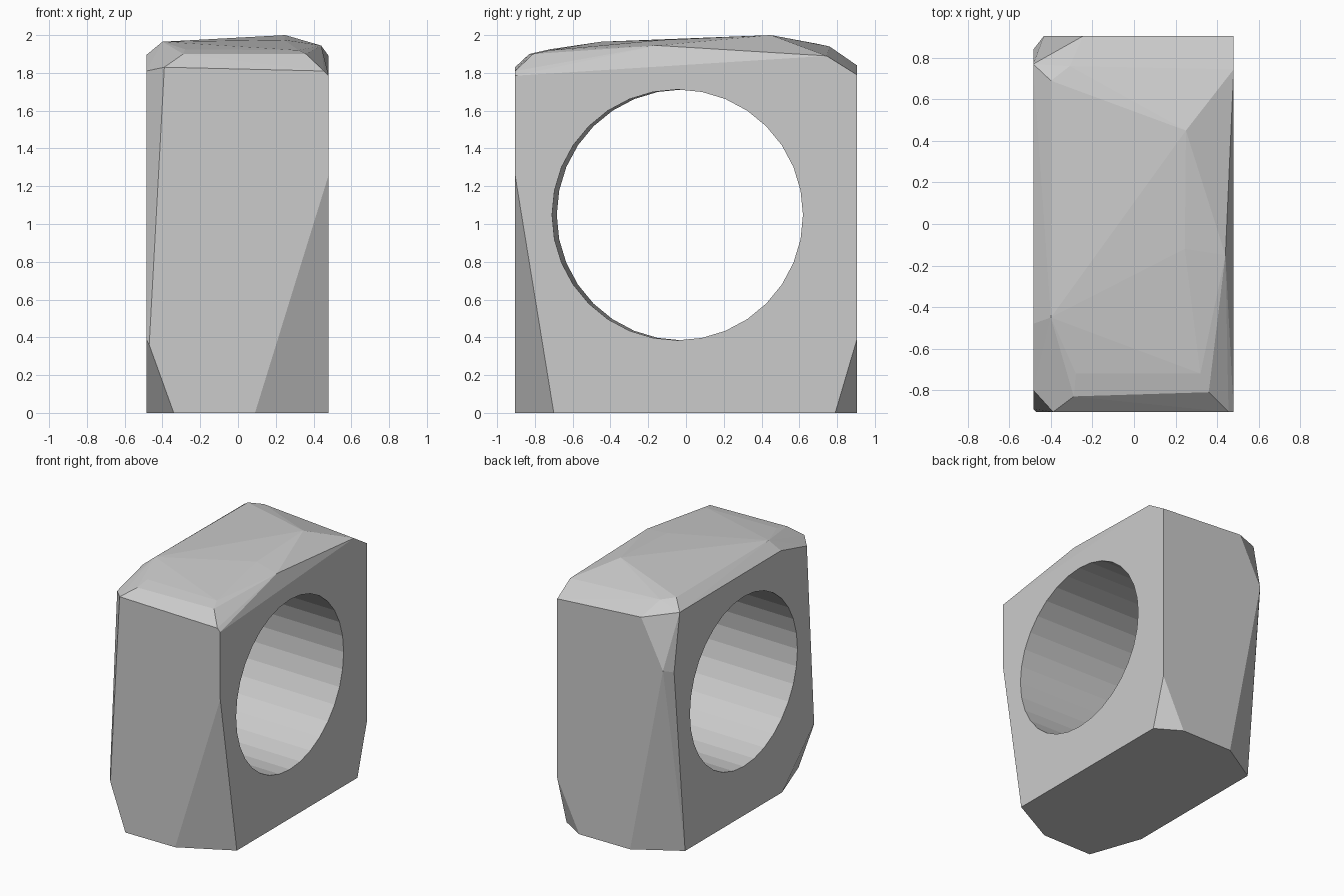
import bpy, bmesh, math
from mathutils import Matrix

if "Cube" in bpy.data.objects:
    bpy.data.objects.remove(bpy.data.objects["Cube"])


def mesh_object(name, bm):
    mesh = bpy.data.meshes.new(name)
    bm.to_mesh(mesh)
    bm.free()
    obj = bpy.data.objects.new(name, mesh)
    bpy.context.collection.objects.link(obj)
    return obj


L, R, F, B = -0.485, 0.48, -0.905, 0.905   # left, right, front, back planes

# Chipped block: hull of its corner points
base = [(R, -0.70), (0.09, F), (-0.34, F), (L, -0.495),
        (L, 0.704), (-0.15, B), (0.29, B), (R, 0.79)]
sides = [(R, F, 1.26), (L, -0.89, 0.39), (-0.47, F, 0.36),
         (R, B, 0.39), (-0.434, B, 1.47), (L, 0.84, 1.447)]
rim = [(R, F, 1.785), (0.455, F, 1.81), (-0.39, F, 1.83), (L, -0.80, 1.81),
       (L, -0.48, 1.895), (L, 0.77, 1.89), (-0.245, B, 1.84),
       (R, B, 1.79), (R, 0.745, 1.89), (0.44, -0.15, 1.945)]
crown = [(0.36, -0.81, 1.90), (-0.29, -0.83, 1.90), (-0.28, -0.72, 1.925),
         (0.32, -0.72, 1.92), (-0.40, -0.45, 1.965), (0.245, -0.12, 1.975),
         (0.25, 0.45, 2.0), (-0.31, 0.76, 1.94), (-0.40, 0.69, 1.955)]

bm = bmesh.new()
for p in [(x, y, 0) for x, y in base] + sides + rim + crown:
    bm.verts.new(p)
hull = bmesh.ops.convex_hull(bm, input=bm.verts[:])
bmesh.ops.delete(bm, geom=[v for v in bm.verts if not v.link_faces], context='VERTS')
bmesh.ops.dissolve_limit(bm, angle_limit=math.radians(1),
                         verts=bm.verts[:], edges=bm.edges[:])
bmesh.ops.recalc_face_normals(bm, faces=bm.faces[:])
block = mesh_object("stone_block", bm)

# Slightly skewed round hole through the sides
bm = bmesh.new()
bmesh.ops.create_cone(bm, cap_ends=True, segments=32, radius1=0.664, radius2=0.664, depth=2,
                      matrix=Matrix.Translation((0, -0.0325, 1.048))
                      @ Matrix.Rotation(-0.026, 4, 'Z') @ Matrix.Rotation(math.pi / 2, 4, 'Y'))
cutter = mesh_object("hole_cutter", bm)
cutter.hide_render = True

mod = block.modifiers.new("hole", 'BOOLEAN')
mod.operation = 'DIFFERENCE'
mod.solver = 'EXACT'
mod.object = cutter
bpy.context.view_layer.objects.active = block
block.select_set(True)
bpy.ops.object.modifier_apply(modifier=mod.name)
bpy.data.objects.remove(cutter)
